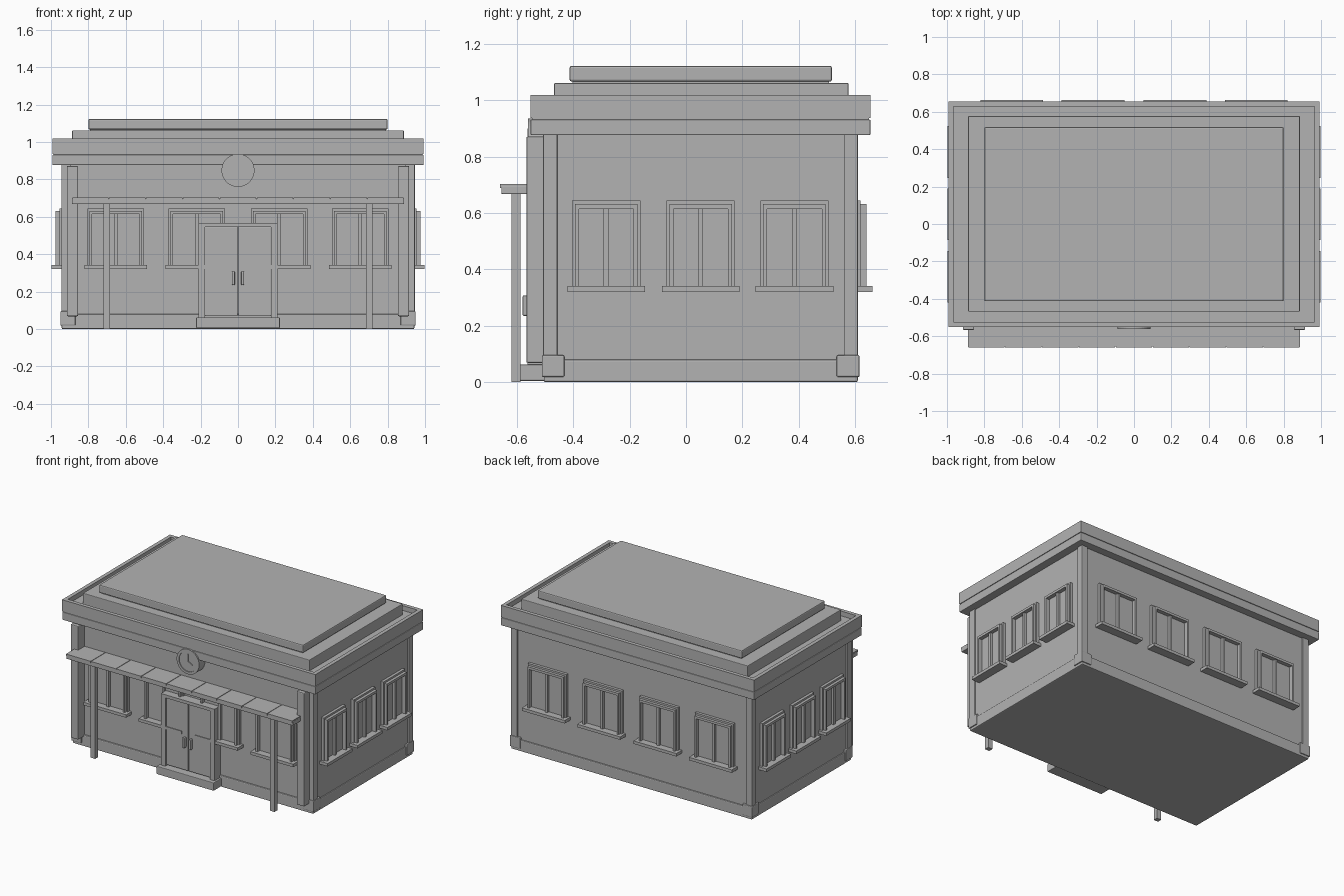
import bpy, bmesh, math
from mathutils import Matrix, Vector

cube = bpy.data.objects.get("Cube")
if cube:
    bpy.data.objects.remove(cube, do_unlink=True)

stone = bpy.data.materials.new("grey_stone")
stone.use_nodes = True
GREY = (0.45, 0.45, 0.45, 1)
stone.diffuse_color = GREY
stone.node_tree.nodes["Principled BSDF"].inputs["Base Color"].default_value = GREY


def finish(name, bm, bevel=0.0, matrix=None):
    mesh = bpy.data.meshes.new(name)
    bm.to_mesh(mesh)
    bm.free()
    mesh.materials.append(stone)
    obj = bpy.data.objects.new(name, mesh)
    bpy.context.collection.objects.link(obj)
    if matrix:
        obj.matrix_world = matrix
    if bevel:
        mod = obj.modifiers.new("soft_edges", "BEVEL")
        mod.width = bevel
        mod.segments = 2
    return obj


def add_box(bm, x, y, z):
    """Add a box from (min, max) pairs on each axis."""
    size = [b - a for a, b in (x, y, z)]
    mid = [(a + b) / 2 for a, b in (x, y, z)]
    bmesh.ops.create_cube(bm, size=1, matrix=Matrix.Translation(mid) @ Matrix.Diagonal((*size, 1)))


def box(name, x, y, z, bevel=0.0):
    bm = bmesh.new()
    add_box(bm, x, y, z)
    return finish(name, bm, bevel)


def disc(bm, radius, y0, y1):
    turn = Matrix.Translation((0, (y0 + y1) / 2, 0)) @ Matrix.Rotation(math.pi / 2, 4, "X")
    bmesh.ops.create_cone(bm, cap_ends=True, segments=48, radius1=radius, radius2=radius,
                          depth=y1 - y0, matrix=turn)


WX, FRONT, BACK = 0.935, -0.495, 0.60

# Walls and plinth
box("walls", (-WX, WX), (FRONT, BACK), (0.02, 0.95))
box("plinth", (-0.943, 0.943), (-0.505, 0.61), (0, 0.08), 0.006)

# Corner columns and base blocks, plus front pilasters
for side, s in (("right", -1), ("left", 1)):
    def span(a, b):
        return tuple(sorted((s * a, s * b)))
    for end, y0, y1 in (("front", -0.507, -0.457), ("back", 0.562, 0.61)):
        box(f"{end}_{side}_column", span(0.895, 0.945), (y0, y1), (0.05, 0.885), 0.004)
    for end, y0, y1 in (("front", -0.512, -0.432), ("back", 0.535, 0.616)):
        box(f"{end}_{side}_base_block", span(0.87, 0.95), (y0, y1), (0.018, 0.096), 0.005)
    box(f"{side}_pilaster", span(0.855, 0.915), (-0.567, -0.49), (0.068, 0.872), 0.006)

# Cornice, parapet rim and stepped roof
CX, CY = 0.992, (-0.552, 0.655)
box("lower_cornice", (-CX, CX), CY, (0.877, 0.932), 0.004)
box("upper_cornice", (-CX + 0.005, CX - 0.005), (CY[0] + 0.005, CY[1] - 0.005), (0.93, 0.985))
bm = bmesh.new()
RIM = 0.027
for y0, y1 in ((CY[0], CY[0] + RIM), (CY[1] - RIM, CY[1])):
    add_box(bm, (-CX, CX), (y0, y1), (0.937, 1.019))
for x0, x1 in ((-CX, -CX + RIM), (CX - RIM, CX)):
    add_box(bm, (x0, x1), (CY[0] + RIM, CY[1] - RIM), (0.937, 1.019))
finish("parapet", bm)
box("lower_roof_step", (-0.887, 0.887), (-0.468, 0.577), (0.97, 1.062), 0.004)
box("upper_roof_slab", (-0.8, 0.8), (-0.413, 0.518), (1.067, 1.123), 0.007)
box("roof_neck", (-0.79, 0.79), (-0.403, 0.508), (1.05, 1.08))


# Windows: built facing -y at the origin, then turned onto each wall
def window(name, width, x, y, angle):
    bm = bmesh.new()
    h = width / 2
    add_box(bm, (-h, h), (-0.02, 0.02), (0.632, 0.645))
    add_box(bm, (-h + 0.005, h - 0.005), (-0.012, 0.02), (0.33, 0.64))
    for s in (-1, 1):
        add_box(bm, sorted((s * h, s * (h - 0.012))), (-0.02, 0.02), (0.33, 0.645))
        add_box(bm, sorted((s * (h - 0.01), s * (h - 0.024))), (-0.04, 0.02), (0.33, 0.632))
    add_box(bm, (-h + 0.024, h - 0.024), (-0.04, 0.02), (0.615, 0.632))
    add_box(bm, (-0.009, 0.009), (-0.03, 0.02), (0.33, 0.62))
    add_box(bm, (-h - 0.017, h + 0.017), (-0.062, 0.02), (0.32, 0.341))
    finish(name, bm, 0, Matrix.Translation((x, y, 0)) @ Matrix.Rotation(angle, 4, "Z"))


for i, x in enumerate((-0.654, -0.22, 0.22, 0.654), 1):
    window(f"front_window_{i}", 0.302, x, FRONT, 0)
    window(f"back_window_{i}", 0.302, x, BACK, math.pi)
for i, y in enumerate((-0.283, 0.052, 0.385), 1):
    window(f"left_window_{i}", 0.242, WX, y, math.pi / 2)
    window(f"right_window_{i}", 0.242, -WX, y, -math.pi / 2)

# Entrance: step, door surround, two leaves and handles
box("door_step", (-0.224, 0.224), (-0.592, -0.49), (0.005, 0.062), 0.004)
bm = bmesh.new()
for s in (-1, 1):
    add_box(bm, sorted((s * 0.176, s * 0.21)), (-0.562, -0.49), (0.06, 0.568))
add_box(bm, (-0.176, 0.176), (-0.562, -0.49), (0.546, 0.568))
finish("door_surround", bm)
for side, s in (("right", -1), ("left", 1)):
    box(f"{side}_door_leaf", sorted((s * 0.003, s * 0.177)), (-0.552, -0.49), (0.07, 0.547), 0.003)
    box(f"{side}_door_handle", sorted((s * 0.017, s * 0.033)), (-0.58, -0.55), (0.235, 0.308), 0.005)
    box(f"{side}_canopy_post", sorted((s * 0.685, s * 0.72)), (-0.62, -0.588), (0, 0.68))

# Canopy with thin roof panels
box("canopy_beam", (-0.888, 0.888), (-0.655, -0.49), (0.668, 0.697), 0.003)
bm = bmesh.new()
STEP = 1.776 / 9
for i in range(9):
    x = -0.888 + i * STEP
    add_box(bm, (x + 0.002, x + STEP - 0.002), (-0.66, -0.49), (0.69, 0.704))
finish("canopy_panels", bm)

# Wall clock: body, raised rim and hands
bm = bmesh.new()
disc(bm, 0.088, -0.556, -0.49)
finish("clock_body", bm, 0, Matrix.Translation((0, 0, 0.848)))
bm = bmesh.new()
N = 48
rings = []
for r, y in ((0.088, -0.556), (0.088, -0.561), (0.07, -0.561), (0.07, -0.556)):
    rings.append([bm.verts.new((r * math.cos(a), y, r * math.sin(a)))
                  for a in (2 * math.pi * k / N for k in range(N))])
for a, b in zip(rings, rings[1:] + rings[:1]):
    for k in range(N):
        j = (k + 1) % N
        bm.faces.new((a[k], a[j], b[j], b[k]))
bmesh.ops.recalc_face_normals(bm, faces=bm.faces)
finish("clock_rim", bm, 0, Matrix.Translation((0, 0, 0.848)))
for name, length, angle in (("minute_hand", 0.052, 0), ("hour_hand", 0.036, math.radians(115))):
    bm = bmesh.new()
    add_box(bm, (-0.003, 0.003), (-0.562, -0.555), (-0.004, length))
    finish(name, bm, 0, Matrix.Translation((0, 0, 0.848)) @ Matrix.Rotation(angle, 4, "Y"))
